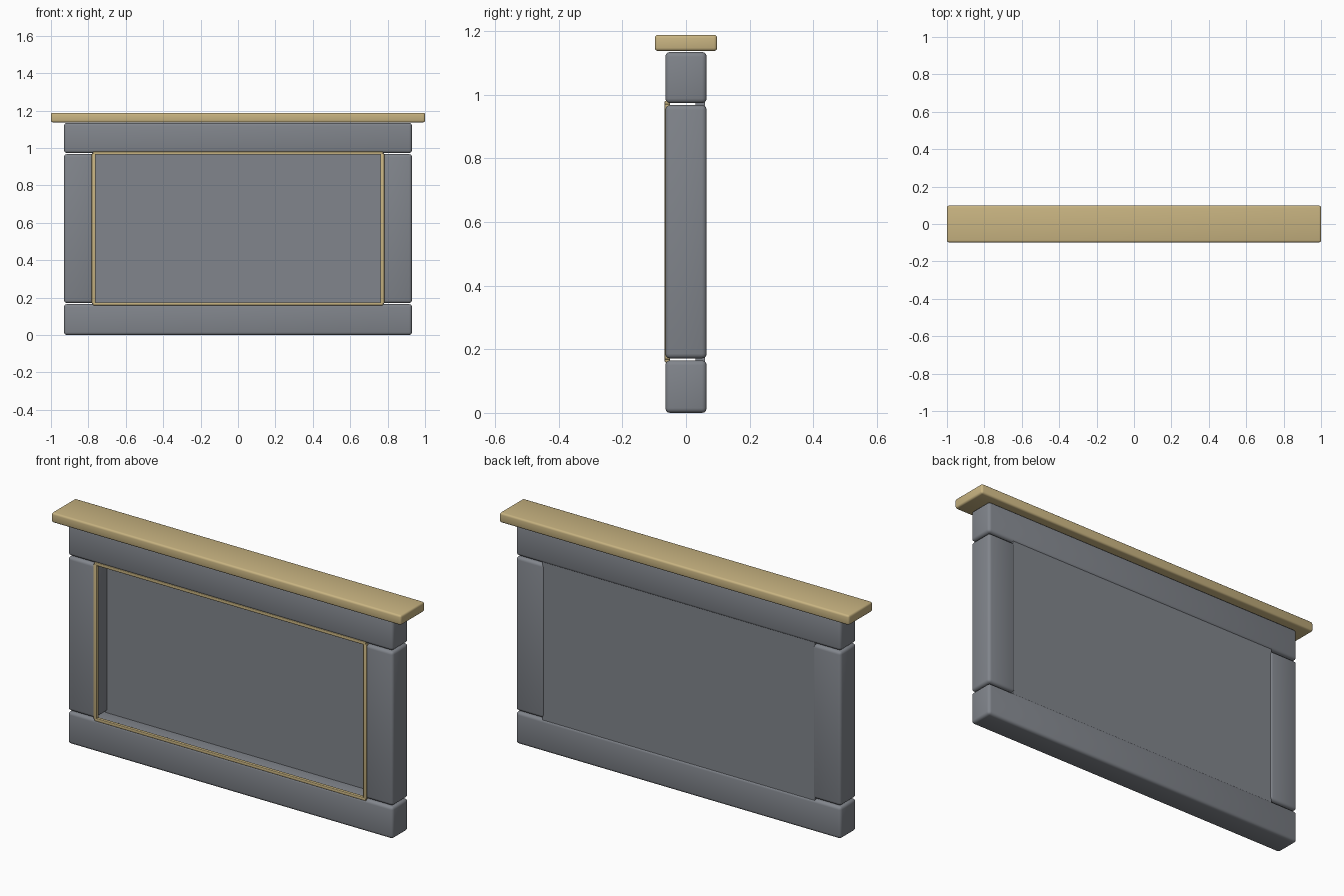
import bpy

cube = bpy.data.objects.get("Cube")
if cube:
    bpy.data.objects.remove(cube, do_unlink=True)


def make_material(name, rgb):
    mat = bpy.data.materials.new(name)
    mat.use_nodes = True
    mat.diffuse_color = (*rgb, 1)
    mat.node_tree.nodes["Principled BSDF"].inputs["Base Color"].default_value = (*rgb, 1)
    return mat


grey = make_material("slate grey", (0.22, 0.235, 0.262))
gold = make_material("pale gold", (0.58, 0.455, 0.22))


def box(name, xs, ys, zs, mat, bevel=0.0):
    """Box between the given limits, with optionally rounded edges."""
    spans = (xs, ys, zs)
    bpy.ops.mesh.primitive_cube_add(size=1, location=[sum(s) / 2 for s in spans])
    obj = bpy.context.object
    obj.name = name
    obj.scale = [s[1] - s[0] for s in spans]
    bpy.ops.object.transform_apply(location=False, rotation=False, scale=True)
    obj.data.materials.append(mat)
    if bevel:
        mod = obj.modifiers.new("rounded edges", "BEVEL")
        mod.width = bevel
        mod.segments = 3
        bpy.ops.object.modifier_apply(modifier=mod.name)
        bpy.ops.object.shade_smooth_by_angle()
    return obj


W, D = 0.93, 0.065          # half width and half depth of the frame
INNER = 0.77                # inner edge of the stiles
LOW, HIGH = 0.168, 0.97     # joints between rails and stiles
GAP = 0.003

# Frame rails and overhanging cap
box("bottom_rail", (-W, W), (-D, D), (0, LOW - GAP), grey, 0.015)
box("top_rail", (-W, W), (-D, D), (HIGH + GAP, 1.134), grey, 0.015)
box("cap", (-1, 1), (-0.098, 0.098), (1.137, 1.188), gold, 0.01)

# Panel set towards the back of the frame
box("panel", (-INNER - 0.01, INNER + 0.01), (0.03, 0.06),
    (LOW - 0.01, HIGH + 0.01), grey)

# Stiles and upright trim on both sides
for side, s in (("left", 1), ("right", -1)):
    box(side + "_stile", sorted((s * INNER, s * W)), (-D, D),
        (LOW + GAP, HIGH - GAP), grey, 0.015)
    box(side + "_trim", sorted((s * 0.762, s * 0.782)), (-0.067, -0.05),
        (LOW, HIGH), gold, 0.003)

# Horizontal trim
for name, z in (("bottom_trim", LOW - 0.001), ("top_trim", HIGH + 0.002)):
    box(name, (-0.776, 0.776), (-0.067, -0.05), (z - 0.008, z + 0.008), gold, 0.003)
